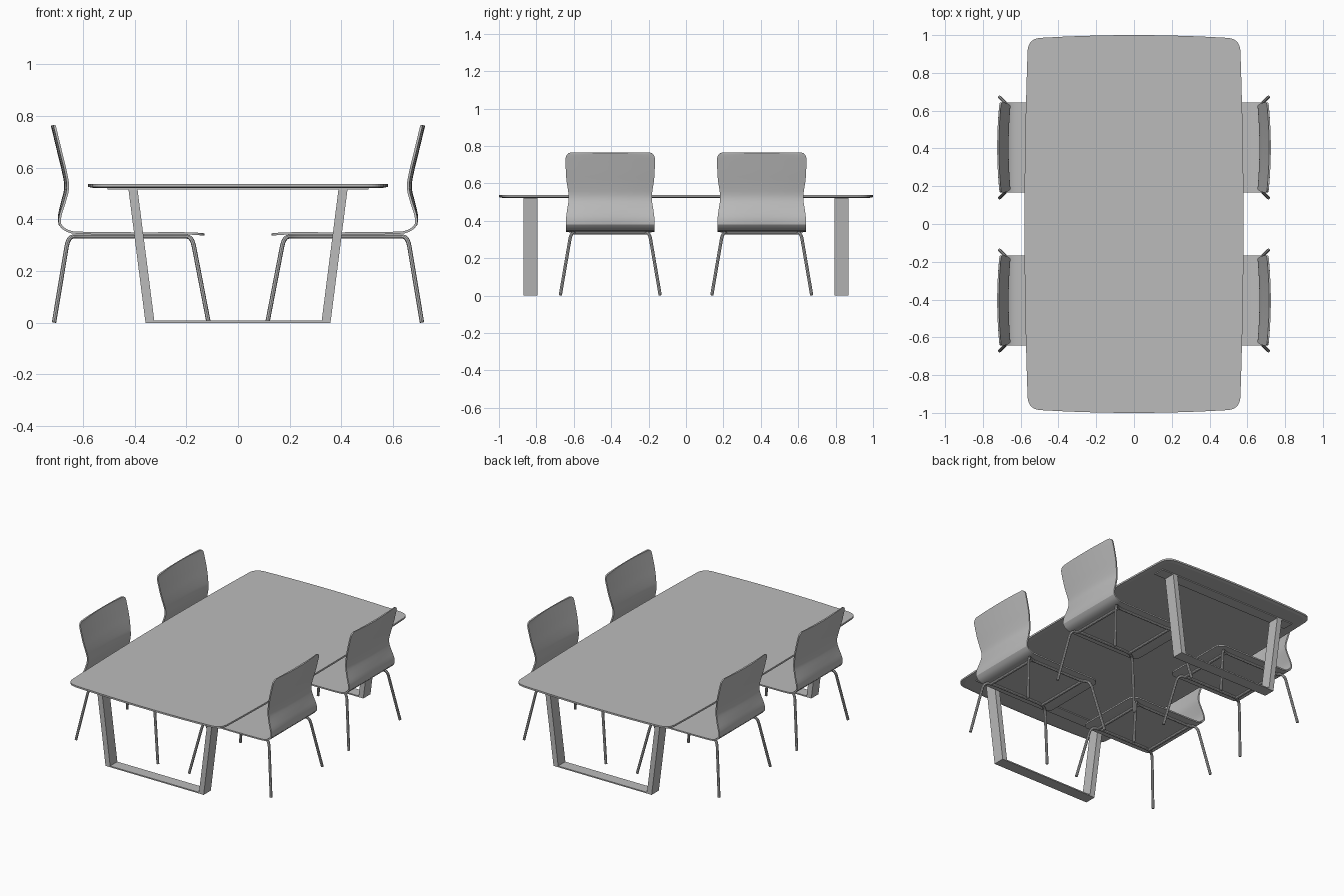
import bpy, bmesh, math
from mathutils import Vector

cube = bpy.data.objects.get("Cube")
if cube:
    bpy.data.objects.remove(cube, do_unlink=True)

grey = bpy.data.materials.new("light_grey")
grey.use_nodes = True
grey.diffuse_color = (0.5, 0.5, 0.5, 1)
grey.node_tree.nodes["Principled BSDF"].inputs["Base Color"].default_value = (0.5, 0.5, 0.5, 1)


def add_object(name, data):
    ob = bpy.data.objects.new(name, data)
    bpy.context.scene.collection.objects.link(ob)
    data.materials.append(grey)
    return ob


def select_only(ob):
    bpy.ops.object.select_all(action="DESELECT")
    ob.select_set(True)
    bpy.context.view_layer.objects.active = ob


def mesh_object(name, bm):
    bmesh.ops.recalc_face_normals(bm, faces=bm.faces[:])
    me = bpy.data.meshes.new(name)
    bm.to_mesh(me)
    bm.free()
    return add_object(name, me)


def prism(name, profile, y, width):
    """Extrude an x-z profile along y."""
    bm = bmesh.new()
    rings = [[bm.verts.new((x, y + s * width / 2, z)) for x, z in profile] for s in (-1, 1)]
    bm.faces.new(rings[0])
    bm.faces.new(rings[1])
    for i in range(len(profile)):
        j = (i + 1) % len(profile)
        bm.faces.new((rings[0][i], rings[0][j], rings[1][j], rings[1][i]))
    return mesh_object(name, bm)


def quad_bezier(a, b, c, n):
    return [a * (1 - t) ** 2 + b * 2 * t * (1 - t) + c * t * t for t in (i / n for i in range(n + 1))]


def fillet(points, size):
    """Round the inner corners of a path."""
    pts = [Vector(p) for p in points]
    out = [pts[0]]
    for a, b, c in zip(pts, pts[1:], pts[2:]):
        p = b + (a - b).normalized() * min(size, (a - b).length * 0.45)
        q = b + (c - b).normalized() * min(size, (c - b).length * 0.45)
        out += quad_bezier(p, b, q, 5)
    return out + [pts[-1]]


def tube(name, points, radius):
    cu = bpy.data.curves.new(name, "CURVE")
    cu.dimensions = "3D"
    cu.bevel_depth = radius
    cu.bevel_resolution = 2
    cu.use_fill_caps = True
    sp = cu.splines.new("POLY")
    sp.points.add(len(points) - 1)
    for sp_pt, p in zip(sp.points, points):
        sp_pt.co = (*p, 1)
    ob = add_object(name, cu)
    select_only(ob)
    bpy.ops.object.convert(target="MESH")
    bpy.ops.object.shade_smooth_by_angle()


# Table top: bowed edges, rounded corners, chamfered underside
def end_y(x):
    return 1 - 0.06 * x * x


def side_x(y):
    return 0.58 - 0.02 * y * y


quarter = [Vector((side_x(y), y)) for y in (0, 0.2, 0.4, 0.6, 0.8)]
quarter += quad_bezier(Vector((side_x(0.92), 0.92)), Vector((0.558, 0.983)), Vector((0.49, end_y(0.49))), 8)
quarter += [Vector((x, end_y(x))) for x in (0.4, 0.3, 0.2, 0.1, 0)]
half = quarter + [Vector((-p.x, p.y)) for p in reversed(quarter[:-1])]
outline = half + [Vector((p.x, -p.y)) for p in reversed(half[1:-1])]

bm = bmesh.new()
layers = []
for z, inset in ((0.537, 0), (0.526, 0), (0.522, 0.02)):
    layers.append([bm.verts.new((p.x * (1 - inset / 0.58), p.y * (1 - inset), z)) for p in outline])
bm.faces.new(layers[0])
bm.faces.new(layers[-1])
for up, low in zip(layers, layers[1:]):
    for i in range(len(outline)):
        j = (i + 1) % len(outline)
        bm.faces.new((up[i], up[j], low[j], low[i]))
mesh_object("table_top", bm)

# Table legs: slanted flat bars, floor bar and mounting plate at each end
for end, y in (("front", -0.832), ("back", 0.832)):
    for side, s in (("left", 1), ("right", -1)):
        bar = [(0.424, 0.517), (0.389, 0.517), (0.323, 0), (0.358, 0)]
        prism(f"{end}_{side}_table_leg", [(s * x, z) for x, z in bar], y, 0.075)
    prism(f"{end}_floor_bar", [(-0.324, 0), (0.324, 0), (0.324, 0.008), (-0.324, 0.008)], y, 0.075)
    prism(f"{end}_mounting_plate", [(-0.505, 0.516), (0.505, 0.516), (0.505, 0.523), (-0.505, 0.523)], y, 0.075)


# Chair shell: seat and back as one bent sheet
PROFILE = [(0.13, 0.342), (0.2, 0.346), (0.4, 0.346), (0.6, 0.348), (0.655, 0.354), (0.688, 0.378),
           (0.690, 0.415), (0.675, 0.47), (0.663, 0.525), (0.672, 0.585), (0.69, 0.66), (0.715, 0.764)]


def smooth_path(points, n):
    """Catmull-Rom curve through the points."""
    p = [Vector(q) for q in points]
    p = [p[0] * 2 - p[1]] + p + [p[-1] * 2 - p[-2]]
    out = []
    for a, b, c, d in zip(p, p[1:], p[2:], p[3:]):
        for t in (i / n for i in range(n)):
            out.append(0.5 * (2 * b + (c - a) * t + (2 * a - 5 * b + 4 * c - d) * t * t
                              + (3 * b - a - 3 * c + d) * t ** 3))
    return out + [p[-2]]


def sample(path, dists):
    out, run, k = [], 0, 0
    for d in dists:
        while k < len(path) - 2 and run + (path[k + 1] - path[k]).length < d:
            run += (path[k + 1] - path[k]).length
            k += 1
        out.append(path[k].lerp(path[k + 1], (d - run) / (path[k + 1] - path[k]).length))
    return out


def chair_shell(name, sx, cy):
    path = smooth_path(PROFILE, 8)
    total = sum((b - a).length for a, b in zip(path, path[1:]))
    r_front, r_top = 0.05, 0.03
    arc = [1 - math.cos(math.pi / 2 * i / 6) for i in range(7)]
    dists = [r_front * a for a in arc]
    dists += [r_front + (total - r_front - r_top) * i / 44 for i in range(1, 44)]
    dists += [total - r_top * a for a in reversed(arc)]
    bm = bmesh.new()
    rows = []
    for d, p in zip(dists, sample(path, dists)):
        # narrow waist on the back, rounded corners at both ends
        width = 0.238 - 0.016 * math.exp(-((p.y - 0.525) / 0.08) ** 2)
        for r, gap in ((r_front, d), (r_top, total - d)):
            if gap < r:
                width -= r - math.sqrt(max(0, r * r - (r - gap) ** 2))
        bow = 0.010 * min(1, max(0, (p.y - 0.37) / 0.1))
        row = []
        for i in range(13):
            v = i / 6 - 1
            row.append(bm.verts.new((sx * (p.x + bow * (0.5 - v * v)), cy + v * width, p.y)))
        rows.append(row)
    for a, b in zip(rows, rows[1:]):
        for i in range(12):
            bm.faces.new((a[i], a[i + 1], b[i + 1], b[i]))
    ob = mesh_object(name, bm)
    mod = ob.modifiers.new("thickness", "SOLIDIFY")
    mod.thickness = 0.009
    mod.offset = 0
    select_only(ob)
    bpy.ops.object.modifier_apply(modifier=mod.name)
    bpy.ops.object.shade_smooth_by_angle()


def chair(label, sx, cy):
    chair_shell(f"{label}_chair_shell", sx, cy)
    # Two bent leg tubes, joined by cross bars under the seat
    for side, s in (("a", 1), ("b", -1)):
        legs = [(0.712, 0.267, 0.002), (0.657, 0.21, 0.334), (0.61, 0.185, 0.334),
                (0.225, 0.185, 0.334), (0.178, 0.21, 0.334), (0.114, 0.267, 0.002)]
        path = fillet([(sx * x, cy + s * y, z) for x, y, z in legs], 0.04)
        tube(f"{label}_chair_legs_{side}", path, 0.0085)
    for part, x in (("rear", 0.615), ("fore", 0.22)):
        tube(f"{label}_chair_{part}_bar", [(sx * x, cy + s * 0.19, 0.334) for s in (-1, 1)], 0.0085)


for row, cy in (("front", -0.405), ("back", 0.405)):
    for side, sx in (("left", 1), ("right", -1)):
        chair(f"{row}_{side}", sx, cy)
